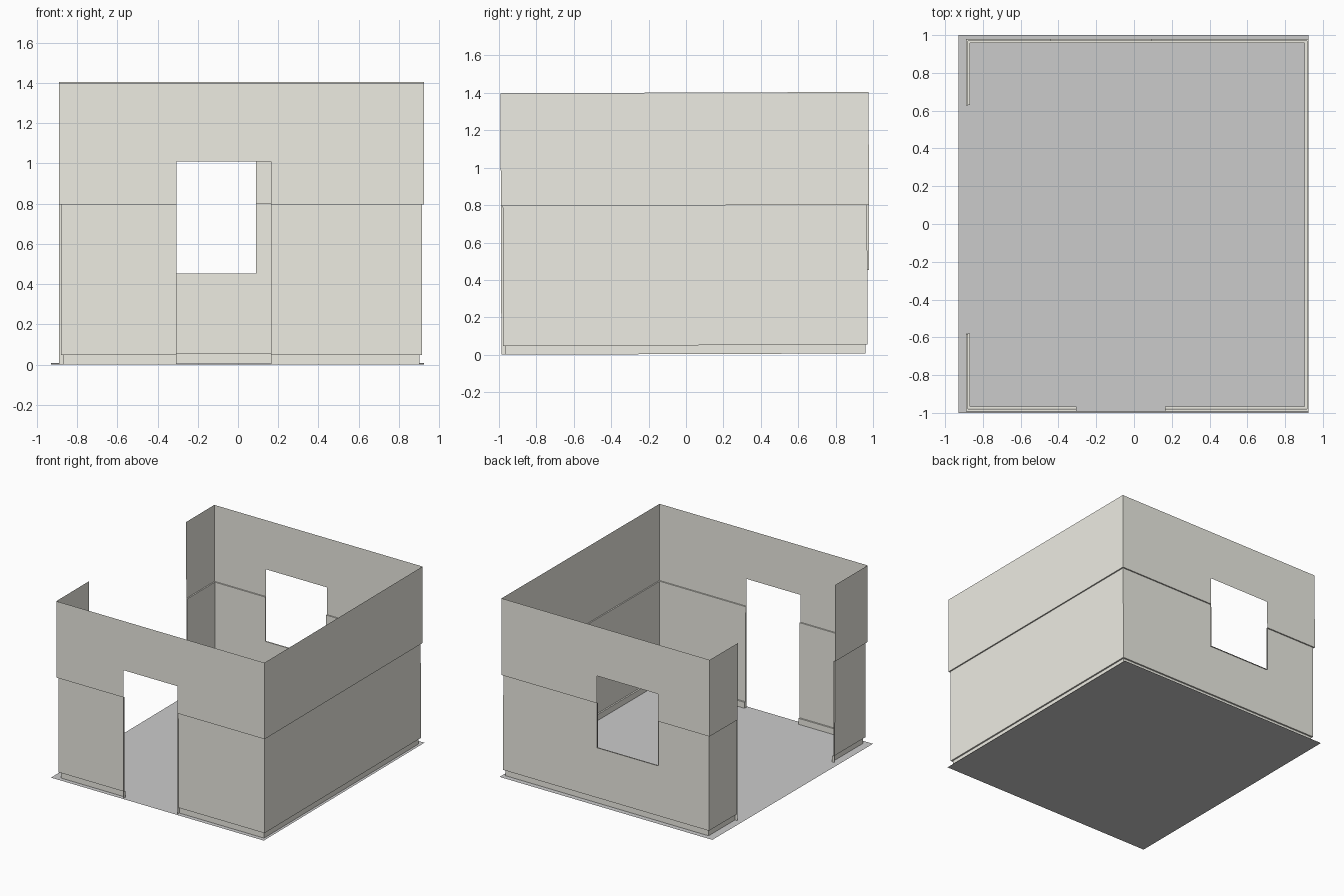
import bpy, bmesh
from mathutils import Matrix, Vector

if "Cube" in bpy.data.objects:
    bpy.data.objects.remove(bpy.data.objects["Cube"])

X0, X1, Y0, Y1 = -0.89, 0.925, -0.987, 0.981     # outer wall planes
# wall section: (inset, height) - upper band, recessed middle, recessed base
PROFILE = [(0, 1.398), (0, 0.795), (0.01, 0.795), (0.01, 0.047), (0.022, 0.047), (0.022, 0)]
DOOR = (-0.305, 0.165, 0, 1.01)                  # x min, x max, z min, z max
WINDOW = (-0.44, 0.09, 0.445, 1.01)
GAP = (-0.58, 0.63)                              # left wall opening, full height

# the whole room leans very slightly
LEAN = Matrix.Translation((0, -1, 0)) @ Matrix.Rotation(0.0035, 4, 'X') @ Matrix.Translation((0, 1, 0))


def make(name, bm, color=None):
    bm.transform(LEAN)
    me = bpy.data.meshes.new(name)
    bm.to_mesh(me)
    bm.free()
    ob = bpy.data.objects.new(name, me)
    bpy.context.collection.objects.link(ob)
    if color:
        mat = bpy.data.materials.new(name + "_paint")
        mat.diffuse_color = color
        mat.use_nodes = True
        mat.node_tree.nodes["Principled BSDF"].inputs["Base Color"].default_value = mat.diffuse_color
        me.materials.append(mat)
    return ob


def quad(bm, *pts):
    bm.faces.new([bm.verts.new(p) for p in pts])


WALL = (0.85, 0.84, 0.77, 1)

# walls: stepped sheet swept around the room
bm = bmesh.new()
rings = []
for o, z in PROFILE:
    path = [(X0 + o, GAP[1]), (X0 + o, Y1 - o), (X1 - o, Y1 - o),
            (X1 - o, Y0 + o), (X0 + o, Y0 + o), (X0 + o, GAP[0])]
    rings.append([bm.verts.new((x, y, z)) for x, y in path])
for a, b in zip(rings, rings[1:]):
    for i in range(5):
        bm.faces.new((a[i], a[i + 1], b[i + 1], b[i]))

# cut the door and window out of the sheet
for (xa, xb, za, zb), side in ((DOOR, -1), (WINDOW, 1)):
    for co, no in (((xa, 0, 0), (1, 0, 0)), ((xb, 0, 0), (1, 0, 0)),
                   ((0, 0, za), (0, 0, 1)), ((0, 0, zb), (0, 0, 1))):
        faces = [f for f in bm.faces if f.calc_center_median().y * side > 0.9]
        geom = set(faces)
        for f in faces:
            geom.update(f.edges)
            geom.update(f.verts)
        bmesh.ops.bisect_plane(bm, geom=list(geom), dist=1e-6, plane_co=co, plane_no=no)
    hole = []
    for f in bm.faces:
        c = f.calc_center_median()
        if c.y * side > 0.9 and xa < c.x < xb and za < c.z < zb:
            hole.append(f)
    bmesh.ops.delete(bm, geom=hole, context='FACES')
make("walls", bm, WALL)

# opening trims: strips filling the recess from the outer plane to the sheet
bm = bmesh.new()


def jamb(x, y, inward, z0, flip):
    p, d = Vector((x, y, 0)), Vector(inward)
    for o0, o1, za, zb in ((0, 0.01, z0, 0.795), (0.01, 0.022, z0, 0.047)):
        if zb > za:
            pts = [p + d * o + Vector((0, 0, z))
                   for o, z in ((o0, za), (o1, za), (o1, zb), (o0, zb))]
            quad(bm, *(pts[::-1] if flip else pts))


jamb(DOOR[0], Y0, (0, 1, 0), 0, False)
jamb(DOOR[1], Y0, (0, 1, 0), 0, True)
jamb(WINDOW[0], Y1, (0, -1, 0), WINDOW[2], True)
jamb(WINDOW[1], Y1, (0, -1, 0), WINDOW[2], False)
jamb(X0, GAP[0], (1, 0, 0), 0, True)
jamb(X0, GAP[1], (1, 0, 0), 0, False)
# window sill
quad(bm, (WINDOW[0], Y1 - 0.01, WINDOW[2]), (WINDOW[1], Y1 - 0.01, WINDOW[2]),
     (WINDOW[1], Y1, WINDOW[2]), (WINDOW[0], Y1, WINDOW[2]))
make("opening_trims", bm, WALL)

# floor sheet
bm = bmesh.new()
quad(bm, (-0.93, -1, 0), (0.925, -1, 0), (0.925, 1, 0), (-0.93, 1, 0))
make("floor", bm)
